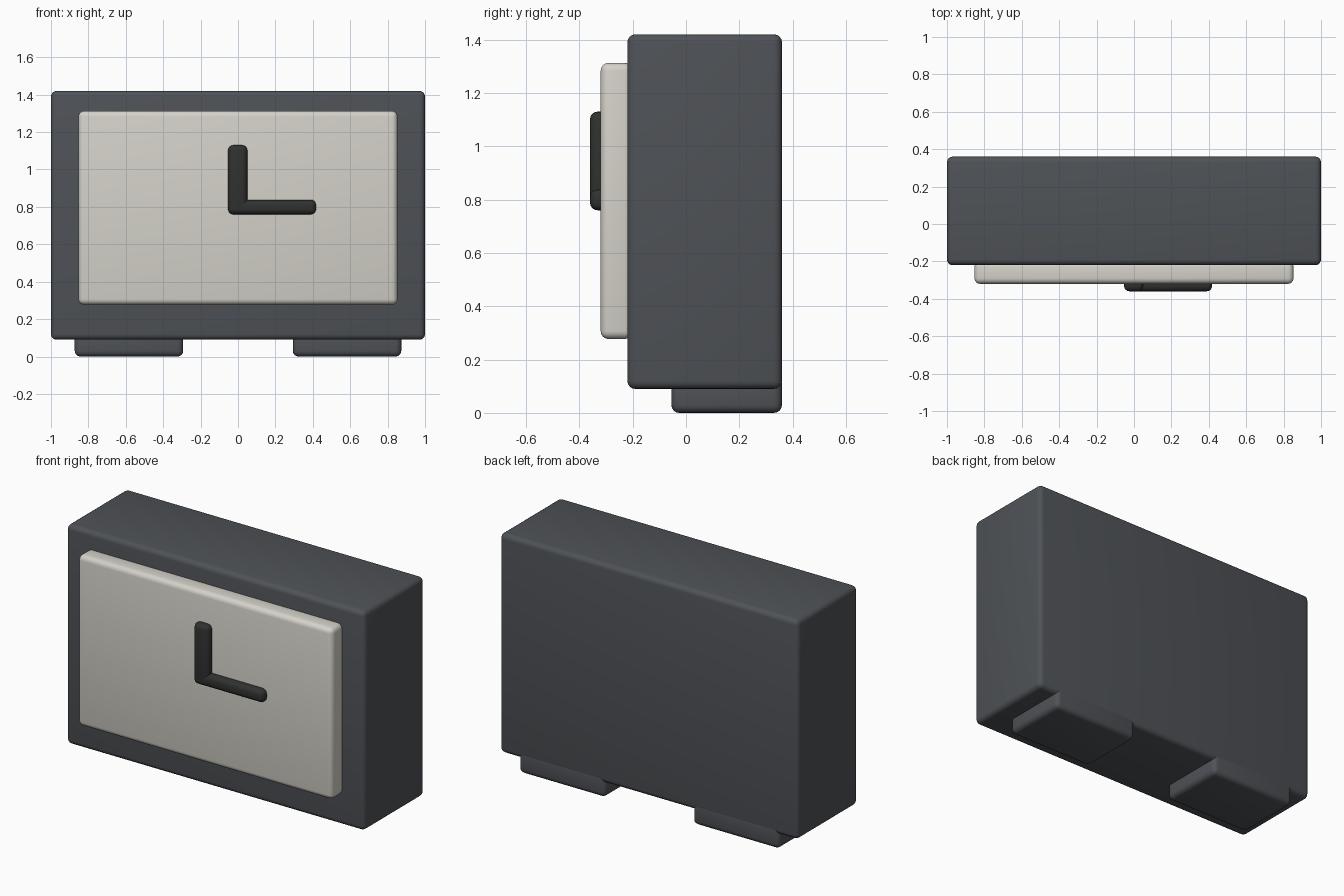
import bpy

if "Cube" in bpy.data.objects:
    bpy.data.objects.remove(bpy.data.objects["Cube"])


def material(name, rgb):
    m = bpy.data.materials.new(name)
    m.diffuse_color = (*rgb, 1)
    m.use_nodes = True
    m.node_tree.nodes["Principled BSDF"].inputs["Base Color"].default_value = m.diffuse_color
    return m


casing = material("slate_grey", (0.077, 0.084, 0.094))
cream = material("warm_white", (0.66, 0.645, 0.585))
dark = material("near_black", (0.029, 0.031, 0.029))


def rounded_box(name, lo, hi, radius, mat):
    """Box between two corners with rounded edges."""
    bpy.ops.mesh.primitive_cube_add(
        size=1, location=[(a + b) / 2 for a, b in zip(lo, hi)])
    ob = bpy.context.object
    ob.name = name
    ob.scale = [b - a for a, b in zip(lo, hi)]
    bpy.ops.object.transform_apply(location=False, rotation=False, scale=True)
    bevel = ob.modifiers.new("rounding", 'BEVEL')
    bevel.width = radius
    bevel.segments = 4
    bpy.ops.object.modifier_apply(modifier=bevel.name)
    bpy.ops.object.shade_smooth_by_angle()
    ob.data.materials.append(mat)
    return ob


# Casing and raised dial plate
rounded_box("clock_body", (-1, -0.22, 0.09), (1, 0.36, 1.42), 0.03, casing)
rounded_box("dial_plate", (-0.853, -0.32, 0.277), (0.853, -0.20, 1.313), 0.03, cream)

# Two feet, flush with the back
for side, x in (("left", -0.583), ("right", 0.583)):
    rounded_box(side + "_foot", (x - 0.29, -0.055, 0), (x + 0.29, 0.36, 0.14), 0.03, casing)

# Hands, partly sunk into the dial
rounded_box("upright_hand", (-0.053, -0.36, 0.76), (0.05, -0.28, 1.13), 0.028, dark)
rounded_box("sideways_hand", (-0.053, -0.36, 0.76), (0.417, -0.281, 0.838), 0.028, dark)
